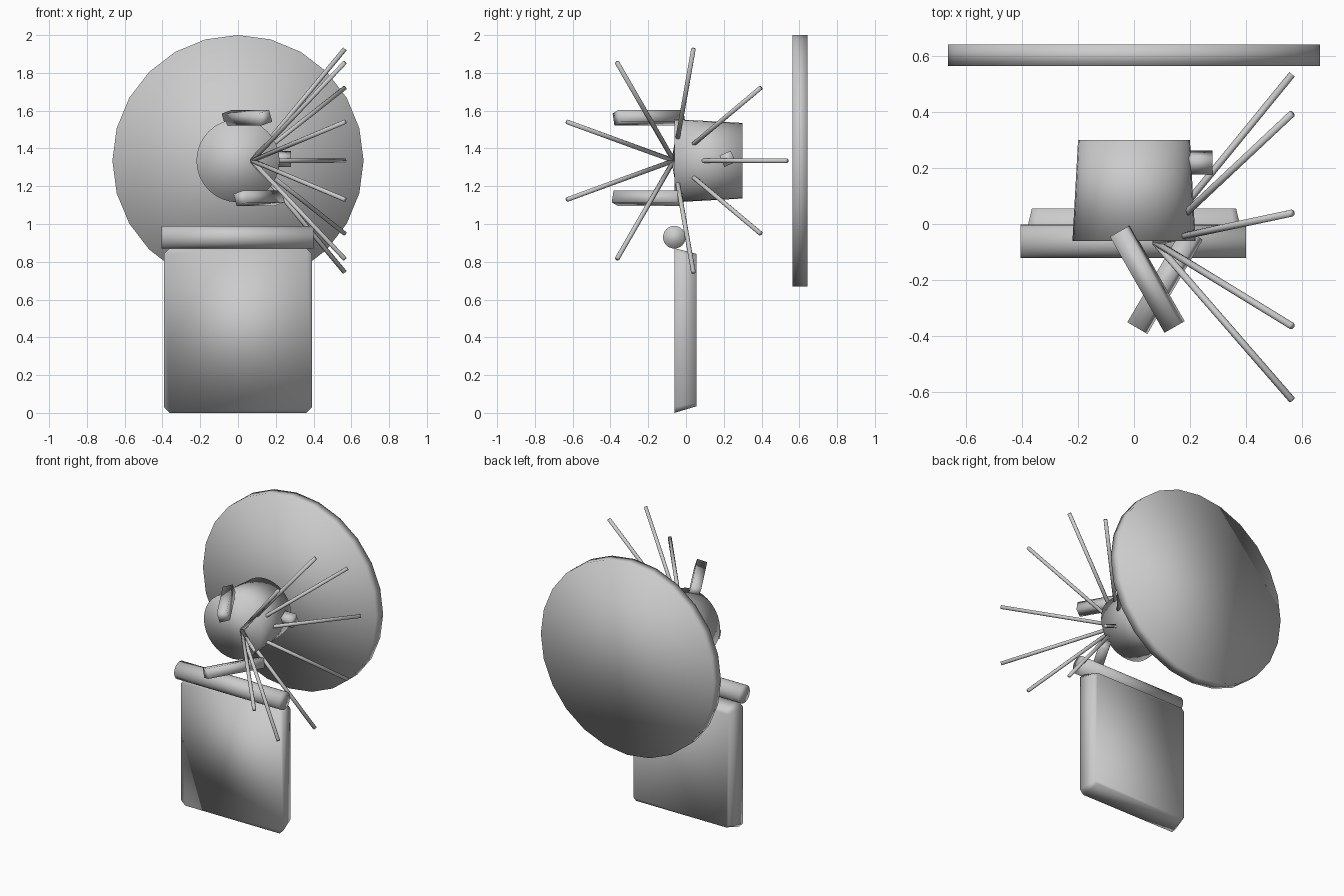
import bpy
import bmesh
from math import sin, cos, radians
from mathutils import Vector, Matrix

cube = bpy.data.objects.get("Cube")
if cube:
    bpy.data.objects.remove(cube)

grey = bpy.data.materials.new("plain_grey")
grey.use_nodes = True
GREY = (0.6, 0.6, 0.6, 1)
grey.diffuse_color = GREY
grey.node_tree.nodes["Principled BSDF"].inputs["Base Color"].default_value = GREY


def finish(name, bm):
    """Turn a bmesh into a smooth grey object."""
    bmesh.ops.recalc_face_normals(bm, faces=bm.faces)
    for face in bm.faces:
        face.smooth = True
    mesh = bpy.data.meshes.new(name)
    bm.to_mesh(mesh)
    bm.free()
    mesh.materials.append(grey)
    obj = bpy.data.objects.new(name, mesh)
    bpy.context.collection.objects.link(obj)
    return obj


def prism(name, start, end, r1, r2=None, sides=24, roll=0):
    """Straight prism or cone section between two points."""
    start, end = Vector(start), Vector(end)
    axis = end - start
    turn = axis.to_track_quat('Z', 'Y').to_matrix().to_4x4()
    place = Matrix.Translation((start + end) / 2) @ turn @ Matrix.Rotation(radians(roll), 4, 'Z')
    bm = bmesh.new()
    bmesh.ops.create_cone(bm, cap_ends=True, segments=sides, radius1=r1,
                          radius2=r1 if r2 is None else r2,
                          depth=axis.length, matrix=place)
    return finish(name, bm)


MID = 1.335  # height of the head and disc axis

# Large disc behind the head
prism("back_disc", (0, 0.565, MID), (0, 0.642, MID), 0.665)

# Slightly tapered head
prism("head", (0, -0.06, MID), (0, 0.30, MID), 0.22, 0.2, sides=32)

# Square stub on the side of the head
prism("side_stub", (0.18, 0.22, 1.345), (0.28, 0.22, 1.345), 0.046, sides=4, roll=-22)

# Crossed square arms above and below the head
prism("upper_arm", (-0.05, -0.025, MID + 0.228), (0.145, -0.368, MID + 0.228),
      0.047, sides=4, roll=-28)
prism("lower_arm", (0.21, -0.035, MID - 0.198), (0.012, -0.372, MID - 0.198),
      0.047, sides=4, roll=-28)

# Nine thin rods fanning out in a cone
for i in range(9):
    a = radians(40 * i)
    prism(f"rod_{i + 1}", (0.075, -0.065, MID),
          (0.565, -0.065 + 0.6 * cos(a), MID + 0.6 * sin(a)), 0.0125, sides=8)

# Horizontal shoulder bar
prism("shoulder_bar", (-0.405, -0.062, 0.93), (0.4, -0.062, 0.93), 0.06)


# Body slab: two chamfered rectangles joined, narrower at the back
def ring(bm, half_w, low, high, cut, y):
    mid, half_h = (low + high) / 2, (high - low) / 2
    corners = []
    for sx, sz in ((1, 1), (-1, 1), (-1, -1), (1, -1)):
        pair = [(sx * half_w, sz * (half_h - cut)), (sx * (half_w - cut), sz * half_h)]
        corners += pair if sx == sz else pair[::-1]
    return [bm.verts.new((x, y, mid + z)) for x, z in corners]


bm = bmesh.new()
front = ring(bm, 0.393, 0, 0.872, 0.03, -0.062)
back = ring(bm, 0.365, 0.035, 0.842, 0.02, 0.055)
bm.faces.new(front)
bm.faces.new(back)
for i in range(len(front)):
    j = (i + 1) % len(front)
    bm.faces.new((front[i], front[j], back[j], back[i]))
finish("body_slab", bm)
